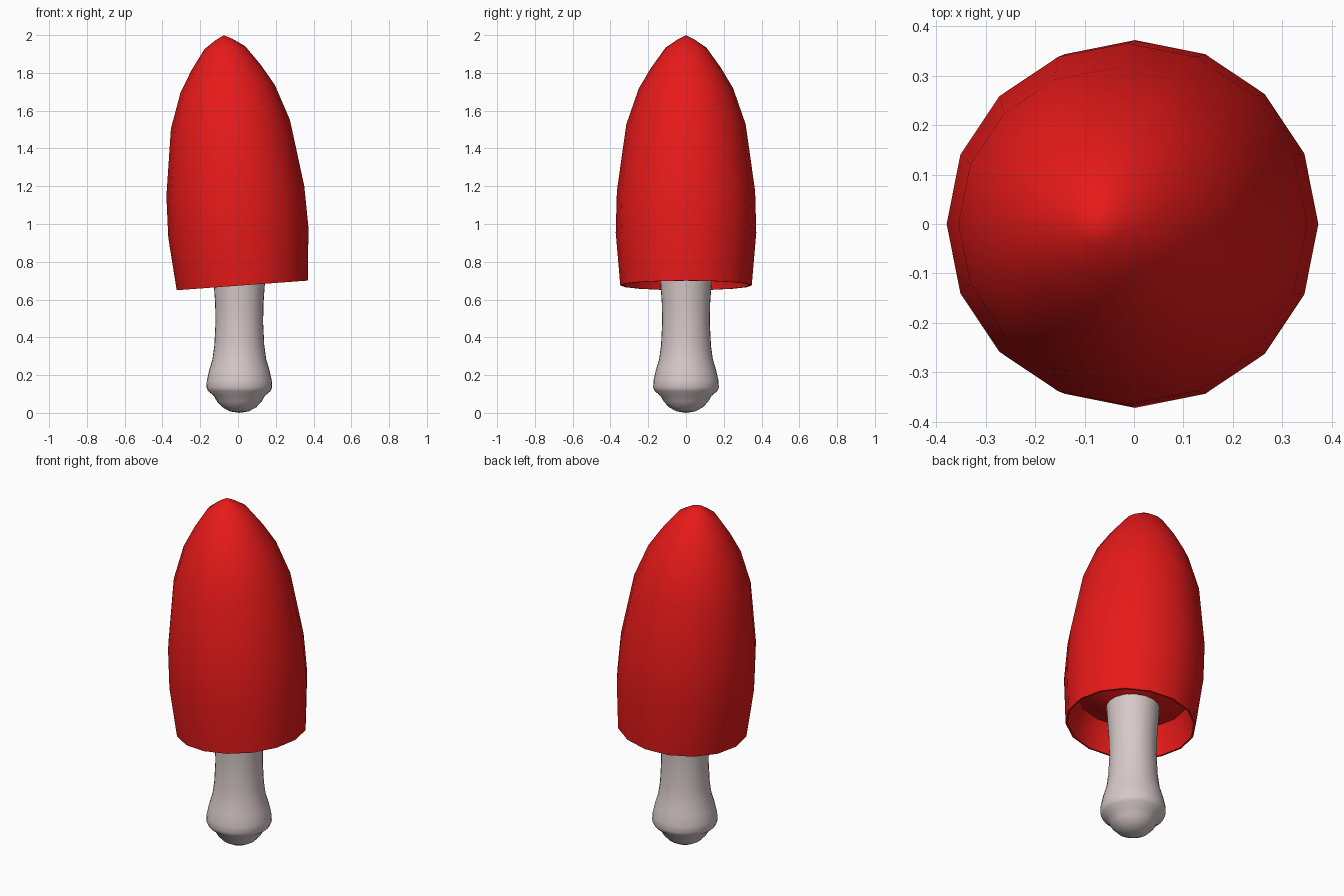
import bpy, bmesh, math
from mathutils import Matrix

if "Cube" in bpy.data.objects:
    bpy.data.objects.remove(bpy.data.objects["Cube"])


def material(name, colour):
    m = bpy.data.materials.new(name)
    m.diffuse_color = colour
    m.use_nodes = True
    m.node_tree.nodes["Principled BSDF"].inputs["Base Color"].default_value = m.diffuse_color
    return m


def lathe(name, profile, sides, mat, sharp=60):
    """Spin an (r, z) profile round z; r = 0 makes a single pole vertex."""
    bm = bmesh.new()
    rings = []
    for r, z in profile:
        n = 1 if r == 0 else sides
        rings.append([bm.verts.new((r * math.cos(2 * math.pi * i / sides),
                                    r * math.sin(2 * math.pi * i / sides), z))
                      for i in range(n)])
    for a, b in zip(rings, rings[1:]):
        for i in range(sides):
            j = (i + 1) % sides
            quad = [a[i % len(a)], a[j % len(a)], b[j % len(b)], b[i % len(b)]]
            bm.faces.new(list(dict.fromkeys(quad)))
    bmesh.ops.recalc_face_normals(bm, faces=bm.faces)
    me = bpy.data.meshes.new(name)
    bm.to_mesh(me)
    bm.free()
    ob = bpy.data.objects.new(name, me)
    bpy.context.collection.objects.link(ob)
    me.materials.append(mat)
    bpy.ops.object.select_all(action='DESELECT')
    ob.select_set(True)
    bpy.context.view_layer.objects.active = ob
    bpy.ops.object.shade_smooth_by_angle(angle=math.radians(sharp))
    return ob


red = material("cap_red", (0.8, 0.01, 0.01, 1))
pale = material("stem_pale", (0.68, 0.58, 0.58, 1))

# Cap: tall dome, thin rim, hollow underside sloping down to the stem
cap = lathe("mushroom_cap", [
    (0, 1.328), (0.045, 1.305), (0.108, 1.262), (0.185, 1.155), (0.25, 1.045),
    (0.316, 0.855), (0.366, 0.50), (0.372, 0.28), (0.348, 0.0),
    (0.338, 0.0), (0.325, 0.08), (0.295, 0.165), (0.22, 0.15), (0.12, 0.09), (0, 0.09),
], 16, red)
cap.matrix_world = Matrix.Translation((0.0225, 0, 0.675)) @ Matrix.Rotation(math.radians(-4.2), 4, 'Y')

# Stem: bulbous foot with a rounded knob below it
stem = lathe("mushroom_stem", [
    (0, 0), (0.05, 0.008), (0.09, 0.03), (0.118, 0.06), (0.135, 0.09),
    (0.165, 0.115), (0.174, 0.135), (0.172, 0.17), (0.16, 0.225), (0.142, 0.285),
    (0.132, 0.36), (0.126, 0.48), (0.128, 0.58), (0.135, 0.68), (0.142, 0.80), (0, 0.80),
], 32, pale)
stem.location = (0.007, 0, 0)
